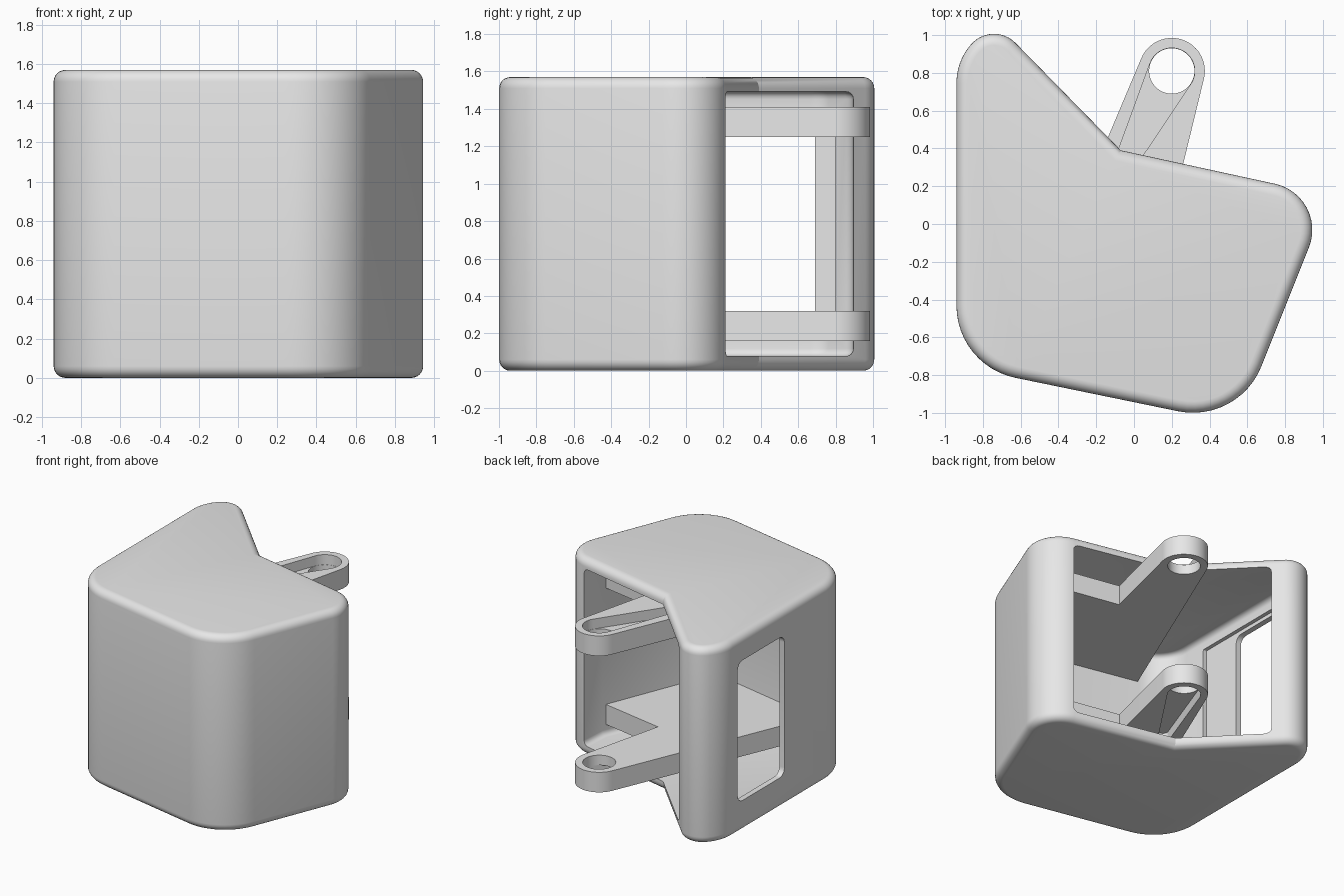
import bpy, bmesh, math
from mathutils import Vector, Matrix

cube = bpy.data.objects.get("Cube")
if cube:
    bpy.data.objects.remove(cube, do_unlink=True)

GREY = (0.8, 0.8, 0.8, 1.0)
mat = bpy.data.materials.new("plain_grey")
mat.use_nodes = True
mat.diffuse_color = GREY
mat.node_tree.nodes["Principled BSDF"].inputs["Base Color"].default_value = GREY


def rounded(corners, steps=12):
    """Outline from (x, y, radius) corners, each filleted by its radius."""
    pts = []
    for i, (x, y, r) in enumerate(corners):
        p = Vector((x, y))
        if r == 0:
            pts.append(p)
            continue
        a = (Vector(corners[i - 1][:2]) - p).normalized()
        b = (Vector(corners[(i + 1) % len(corners)][:2]) - p).normalized()
        half = a.angle(b) / 2
        t = r / math.tan(half)
        centre = p + (a + b).normalized() * (r / math.sin(half))
        start, end = p + a * t - centre, p + b * t - centre
        sweep = start.angle(end)
        for k in range(steps + 1):
            f = k / steps
            v = (start * math.sin((1 - f) * sweep) + end * math.sin(f * sweep)) / math.sin(sweep)
            pts.append(centre + v)
    return pts


def circle(c, r, n=48):
    return [Vector((c[0] + r * math.cos(math.tau * k / n),
                    c[1] + r * math.sin(math.tau * k / n))) for k in range(n)]


def taper(c1, r1, c2, r2, n=20):
    """Outline wrapped round a large and a small circle."""
    c1, c2 = Vector(c1), Vector(c2)
    d = c2 - c1
    aim = math.atan2(d.y, d.x)
    lean = math.acos((r1 - r2) / d.length)
    pts = []
    for c, r, a0, a1 in ((c1, r1, aim + lean, aim + math.tau - lean),
                         (c2, r2, aim - lean, aim + lean)):
        for k in range(n + 1):
            a = a0 + (a1 - a0) * k / n
            pts.append(c + Vector((math.cos(a), math.sin(a))) * r)
    return pts


def prism(name, outline, low, high, sideways=False):
    """Extrude an outline along z, or along x when sideways."""
    bm = bmesh.new()
    face = bm.faces.new([bm.verts.new((p.x, p.y, low)) for p in outline])
    res = bmesh.ops.extrude_face_region(bm, geom=[face])
    bmesh.ops.translate(bm, vec=(0, 0, high - low),
                        verts=[g for g in res["geom"] if isinstance(g, bmesh.types.BMVert)])
    bmesh.ops.recalc_face_normals(bm, faces=bm.faces[:])
    if sideways:
        bm.transform(Matrix(((0, 0, 1, 0), (1, 0, 0, 0), (0, 1, 0, 0), (0, 0, 0, 1))))
    mesh = bpy.data.meshes.new(name)
    bm.to_mesh(mesh)
    bm.free()
    mesh.materials.append(mat)
    ob = bpy.data.objects.new(name, mesh)
    bpy.context.collection.objects.link(ob)
    return ob


def apply(ob, mod):
    bpy.ops.object.select_all(action="DESELECT")
    bpy.context.view_layer.objects.active = ob
    ob.select_set(True)
    bpy.ops.object.modifier_apply(modifier=mod.name)


def round_rims(ob, width, segments):
    mod = ob.modifiers.new("rims", "BEVEL")
    mod.width, mod.segments = width, segments
    mod.limit_method, mod.angle_limit = "ANGLE", math.radians(70)
    apply(ob, mod)


def cut(ob, cutter):
    mod = ob.modifiers.new("cut", "BOOLEAN")
    mod.operation, mod.solver, mod.object = "DIFFERENCE", "EXACT", cutter
    apply(ob, mod)
    bpy.data.objects.remove(cutter, do_unlink=True)


def smooth(ob):
    bpy.ops.object.select_all(action="DESELECT")
    bpy.context.view_layer.objects.active = ob
    ob.select_set(True)
    bpy.ops.object.shade_smooth_by_angle(angle=math.radians(25))


# Housing: rounded block with a notched back
HEIGHT, SKIN = 1.57, 0.078
shell = prism("housing", rounded([
    (-0.94, -0.75, 0.39), (0.553, -1.057, 0.39), (1.036, 0.15, 0.25),
    (-0.07, 0.39, 0), (-0.75, 1.084, 0.16), (-0.94, 0.86, 0.31)]), 0, HEIGHT)
round_rims(shell, 0.06, 6)

# Cavity open to the back
cavity = prism("cavity_cutter", rounded([
    (-0.865, -0.66, 0.28), (0.374, -0.915, 0.3), (0.74, 0, 0), (0.765, 0.4, 0),
    (0, 1.2, 0), (-0.4, 0.9, 0), (-0.72, 0.89, 0.1), (-0.865, 0.72, 0.15)]),
    SKIN, HEIGHT - SKIN)
round_rims(cavity, 0.04, 4)
cut(shell, cavity)


# Side window with a shallow seat on the inside
def window_outline(y0, y1, z0, z1, r):
    return rounded([(y0, z0, r), (y1, z0, r), (y1, z1, r), (y0, z1, r)], 6)


cut(shell, prism("seat_cutter", window_outline(-0.24, 0.84, 0.18, 1.4, 0.01), -0.895, -0.8, True))
cut(shell, prism("window_cutter", window_outline(0.1, 0.69, 0.25, 1.37, 0.06), -1.1, -0.7, True))
smooth(shell)

# Two hinge plates with lugs; each has a tapered recess on its outer face
LUG, LUG_R, HOLE_R, THICK = Vector((0.2, 0.81)), 0.175, 0.12, 0.16
lug_arc = []
for k in range(25):
    a = math.radians(-14 + 172 * k / 24)
    lug_arc.append(LUG + Vector((math.cos(a), math.sin(a))) * LUG_R)
plate_body = [Vector(p) for p in ((-0.66, -0.78), (0.3, -0.95), (0.5, -0.8),
                                  (0.79, -0.04), (0.2, 0.07))]

for name, z, recess_z in (("lower_hinge_plate", 0.16, 0.06),
                          ("upper_hinge_plate", HEIGHT - 0.16 - THICK, HEIGHT - 0.24)):
    plate = prism(name, plate_body + lug_arc, z, z + THICK)
    cut(plate, prism("hole_cutter", circle(LUG, HOLE_R), z - 0.1, z + 0.3))
    cut(plate, prism("recess_cutter", taper(LUG, HOLE_R + 0.002, (-0.11, 0.2), 0.04),
                     recess_z, recess_z + 0.18))
    smooth(plate)
